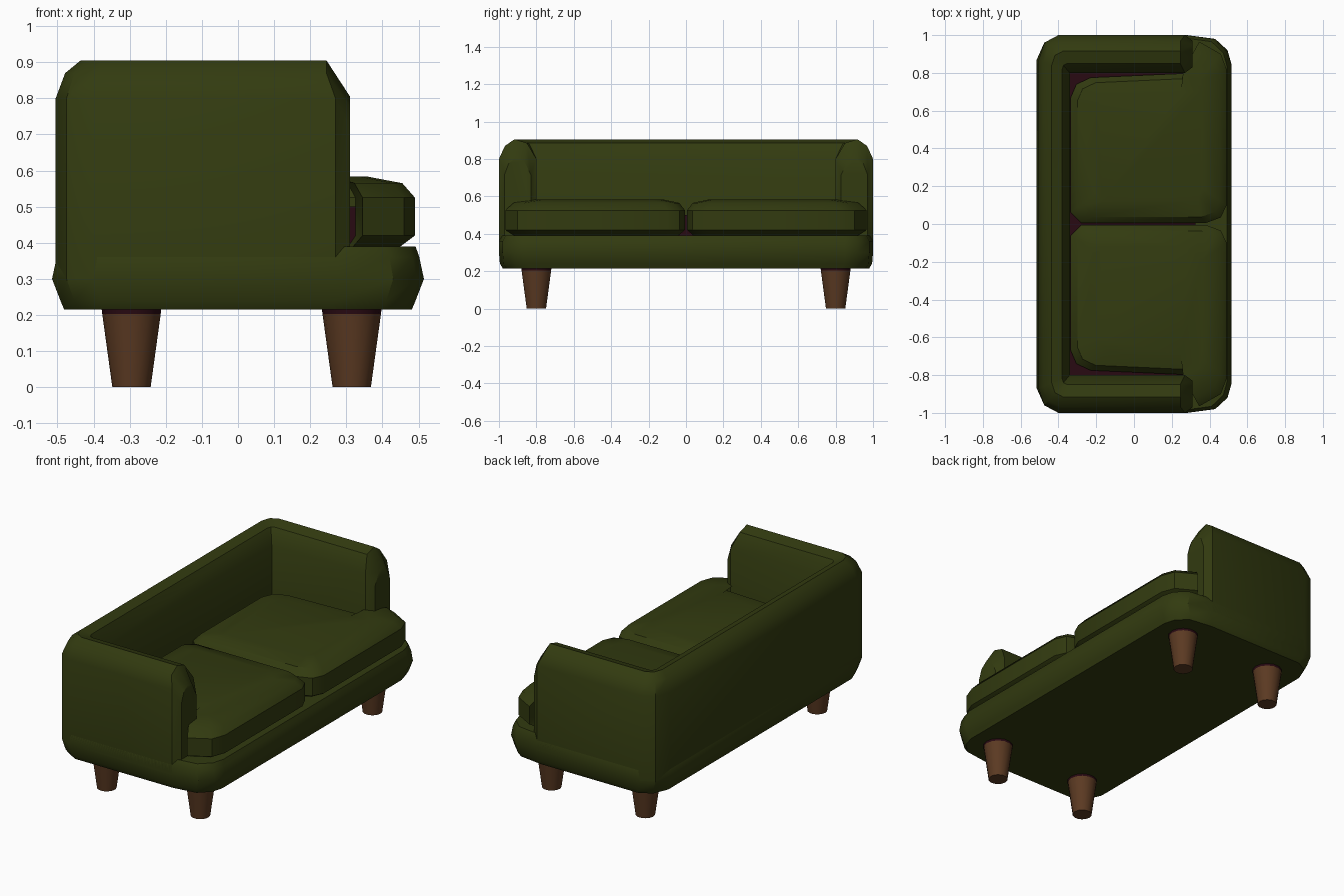
import bpy, bmesh, math

if "Cube" in bpy.data.objects:
    bpy.data.objects.remove(bpy.data.objects["Cube"])


def material(name, rgb):
    m = bpy.data.materials.new(name)
    m.diffuse_color = (*rgb, 1)
    m.use_nodes = True
    m.node_tree.nodes["Principled BSDF"].inputs["Base Color"].default_value = m.diffuse_color
    return m


GREEN = material("olive fabric", (0.032, 0.043, 0.005))
LINING = material("dark maroon lining", (0.022, 0.003, 0.006))
WOOD = material("brown wood", (0.105, 0.042, 0.016))


def loft(name, rings, mat, angle=35):
    """Skin a list of equal-length closed rings and cap both ends."""
    bm = bmesh.new()
    vs = [[bm.verts.new(p) for p in r] for r in rings]
    n = len(vs[0])
    for a, b in zip(vs, vs[1:]):
        for i in range(n):
            j = (i + 1) % n
            bm.faces.new((a[i], a[j], b[j], b[i]))
    bm.faces.new(vs[0])
    bm.faces.new(vs[-1])
    bmesh.ops.remove_doubles(bm, verts=bm.verts, dist=0.0005)
    bmesh.ops.recalc_face_normals(bm, faces=bm.faces)
    me = bpy.data.meshes.new(name)
    bm.to_mesh(me)
    bm.free()
    me.materials.append(mat)
    ob = bpy.data.objects.new(name, me)
    bpy.context.collection.objects.link(ob)
    bpy.ops.object.select_all(action='DESELECT')
    ob.select_set(True)
    bpy.context.view_layer.objects.active = ob
    bpy.ops.object.shade_smooth_by_angle(angle=math.radians(angle))
    return ob


# Base: chamfered plan, bulging at mid height
half = [(0.515, 0.85), (0.495, 0.92), (0.43, 0.98), (0.28, 1.0),
        (-0.40, 1.0), (-0.475, 0.96), (-0.515, 0.87)]
plan = half + [(x, -y) for x, y in reversed(half)]
loft("base", [[(x * sx, y * sy, z) for x, y in plan]
              for z, sx, sy in ((0.215, 0.935, 0.98), (0.24, 0.955, 0.995),
                                (0.30, 1, 1), (0.36, 0.975, 1), (0.39, 0.955, 0.985))], GREEN)

# Arms and back: one padded section swept round a U
profile = [(0, 0.30), (0, 0.80), (0.16, 0.87), (0.42, 0.905),
           (0.75, 0.885), (1, 0.80), (1, 0.30)]


def station(outer, inner):
    return [(outer[0] + (inner[0] - outer[0]) * t,
             outer[1] + (inner[1] - outer[1]) * t, z) for t, z in profile]


def arm_front(s):
    """Full section, then the smaller padded end face."""
    full = [(0.245 if z > 0.85 else 0.27, s * (1 - 0.2 * t), z) for t, z in profile]
    tip = [(0.31, s * (0.9 - 0.2 * (t - 0.5) * 0.7), 0.30 + (z - 0.30) * 0.835)
           for t, z in profile]
    return [tip, full]


corner = [(-0.40, 1.0), (-0.475, 0.96), (-0.505, 0.87)]
rings = arm_front(1)
rings += [station(o, (-0.34, 0.8)) for o in corner]
rings += [station((x, -y), (-0.34, -0.8)) for x, y in reversed(corner)]
rings += reversed(arm_front(-1))
loft("arms_and_back", rings, GREEN)

# Lining under the cushions
loft("seat_lining", [[(-0.35, -0.805, z), (0.325, -0.805, z), (0.325, 0.805, z), (-0.35, 0.805, z)]
                     for z in (0.37, 0.50)], LINING)

# T-shaped seat cushions
outline = [(-0.335, 0.06), (-0.28, 0.005), (0.38, 0.005), (0.46, 0.035), (0.49, 0.10),
           (0.49, 0.82), (0.46, 0.90), (0.345, 0.965), (0.325, 0.80),
           (-0.23, 0.775), (-0.305, 0.74), (-0.335, 0.67)]
for side, s in (("left", 1), ("right", -1)):
    loft(side + "_seat_cushion",
         [[(0.08 + (x - 0.08) * (1 - d / 0.41), s * (0.42 + (y - 0.42) * (1 - d / 0.46)), z)
           for x, y in outline]
          for z, d in ((0.39, 0.04), (0.42, 0), (0.525, 0), (0.565, 0.035), (0.583, 0.13))],
         GREEN)


# Tapered legs with dark collars
def circle(cx, cy, r, z, n=14):
    return [(cx + r * math.cos(2 * math.pi * i / n), cy + r * math.sin(2 * math.pi * i / n), z)
            for i in range(n)]


for end, x in (("front", 0.315), ("back", -0.295)):
    for side, y in (("left", 0.8), ("right", -0.8)):
        loft(f"{end}_{side}_leg", [circle(x, y, 0.053, 0), circle(x, y, 0.081, 0.203)], WOOD)
        loft(f"{end}_{side}_leg_collar", [circle(x, y, 0.081, 0.203), circle(x, y, 0.083, 0.22)], LINING)
